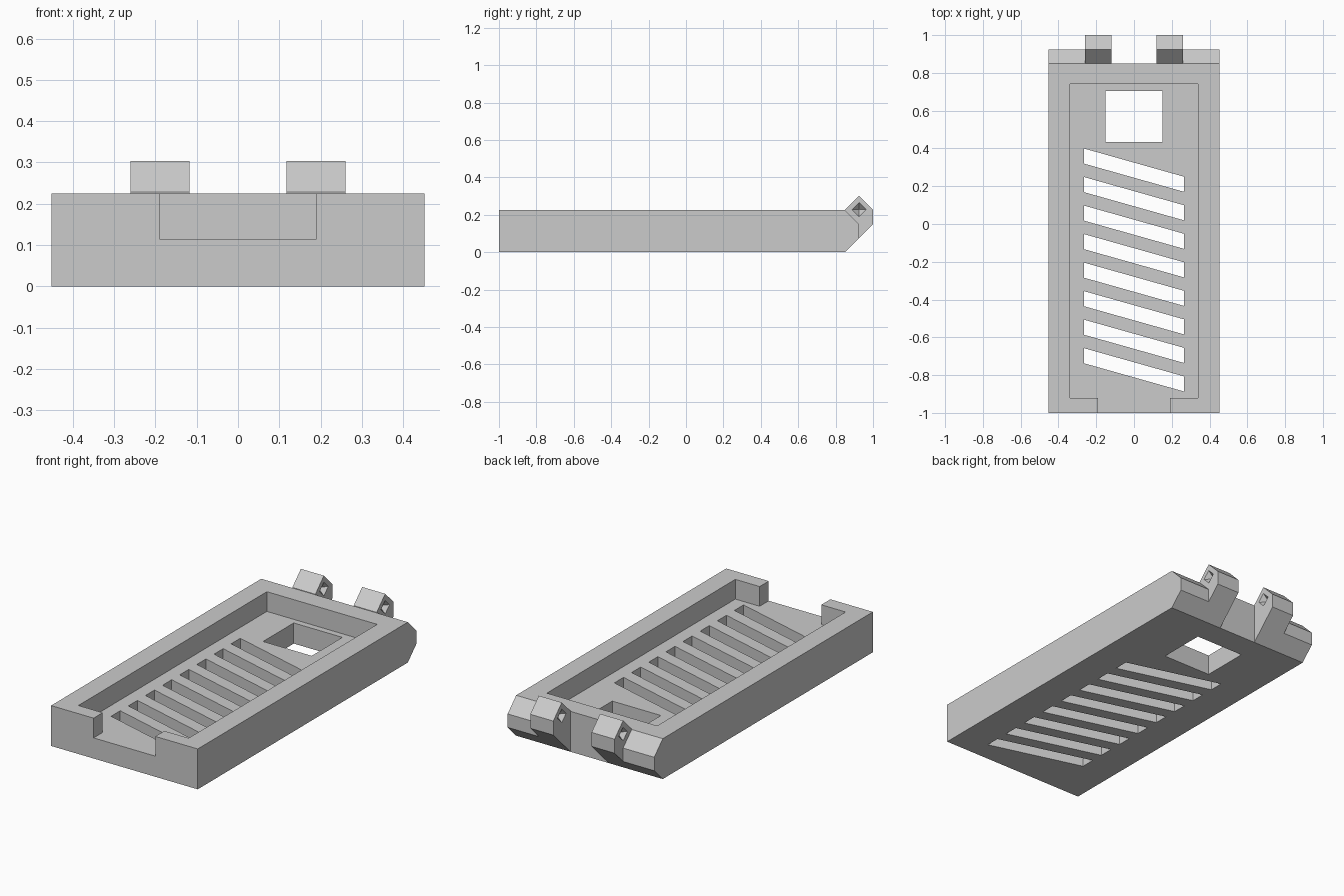
import bpy
import bmesh
from mathutils import Matrix, Vector

cube = bpy.data.objects.get("Cube")
if cube:
    bpy.data.objects.remove(cube, do_unlink=True)

grey = bpy.data.materials.new("plain grey")
grey.use_nodes = True
grey.diffuse_color = (0.6, 0.6, 0.6, 1)
bsdf = next(n for n in grey.node_tree.nodes if n.type == "BSDF_PRINCIPLED")
bsdf.inputs["Base Color"].default_value = grey.diffuse_color


def add_prism(bm, outline, axis, start, end):
    """Extrude a closed outline along x (points are y, z) or z (points are x, y)."""
    def place(p, t):
        return (t, p[0], p[1]) if axis == "x" else (p[0], p[1], t)
    low = [bm.verts.new(place(p, start)) for p in outline]
    high = [bm.verts.new(place(p, end)) for p in outline]
    bm.faces.new(low[::-1])
    bm.faces.new(high)
    for i in range(len(low)):
        j = (i + 1) % len(low)
        bm.faces.new((low[i], low[j], high[j], high[i]))


def rect(x, y0, y1):
    return [(-x, y0), (x, y0), (x, y1), (-x, y1)]


def finish(bm, name):
    bmesh.ops.recalc_face_normals(bm, faces=bm.faces)
    mesh = bpy.data.meshes.new(name)
    bm.to_mesh(mesh)
    bm.free()
    mesh.materials.append(grey)
    obj = bpy.data.objects.new(name, mesh)
    bpy.context.collection.objects.link(obj)
    return obj


def prism(name, outline, axis, start, end):
    bm = bmesh.new()
    add_prism(bm, outline, axis, start, end)
    return finish(bm, name)


def cut(obj, cutter):
    """Subtract the cutter, keep the result and remove the cutter."""
    mod = obj.modifiers.new("cut", "BOOLEAN")
    mod.operation = "DIFFERENCE"
    mod.solver = "EXACT"
    mod.object = cutter
    bpy.context.view_layer.objects.active = obj
    bpy.ops.object.modifier_apply(modifier=mod.name)
    bpy.data.objects.remove(cutter, do_unlink=True)


HEIGHT, FLOOR, BACK = 0.225, 0.115, 0.85
HALF_WIDTH, INNER, OUTER = 0.452, 0.118, 0.26

# Tray with an open recess and a notch through the front wall
tray = prism("tray", rect(HALF_WIDTH, -1, BACK), "z", 0, HEIGHT)
recess = [(-0.19, -1.1), (0.19, -1.1), (0.19, -0.92), (0.34, -0.92),
          (0.34, 0.74), (-0.34, 0.74), (-0.34, -0.92), (-0.19, -0.92)]
cut(tray, prism("recess_cutter", recess, "z", FLOOR, 0.4))

# Square window and slanted slots through the floor
bm = bmesh.new()
add_prism(bm, rect(0.15, 0.435, 0.705), "z", -0.1, 0.2)
for i in range(8):
    y = 0.4 - 0.151 * i
    slot = [(-0.266, y - 0.08), (0.266, y - 0.23), (0.266, y - 0.15), (-0.266, y)]
    add_prism(bm, slot, "z", -0.1, 0.2)
cut(tray, finish(bm, "floor_cutter"))

# Rear shoulders and hinge knuckles, mirrored left and right
shoulder = [(BACK, 0), (0.925, 0.075), (0.925, 0.15), (BACK, HEIGHT)]
knuckle = [(BACK, 0), (1, 0.15), (1, 0.228), (0.925, 0.303), (BACK, 0.228)]
for side, sign in (("left", 1), ("right", -1)):
    prism(side + "_shoulder", shoulder, "x", sign * OUTER, sign * HALF_WIDTH)
    hinge = prism(side + "_hinge_knuckle", knuckle, "x", sign * INNER, sign * OUTER)
    # Pyramid pits in both ends of the knuckle
    bm = bmesh.new()
    for x in (INNER, OUTER):
        bmesh.ops.create_uvsphere(
            bm, u_segments=4, v_segments=2, radius=0.038,
            matrix=Matrix.Translation(Vector((sign * x, 0.925, 0.228))))
    cut(hinge, finish(bm, "pit_cutter"))
